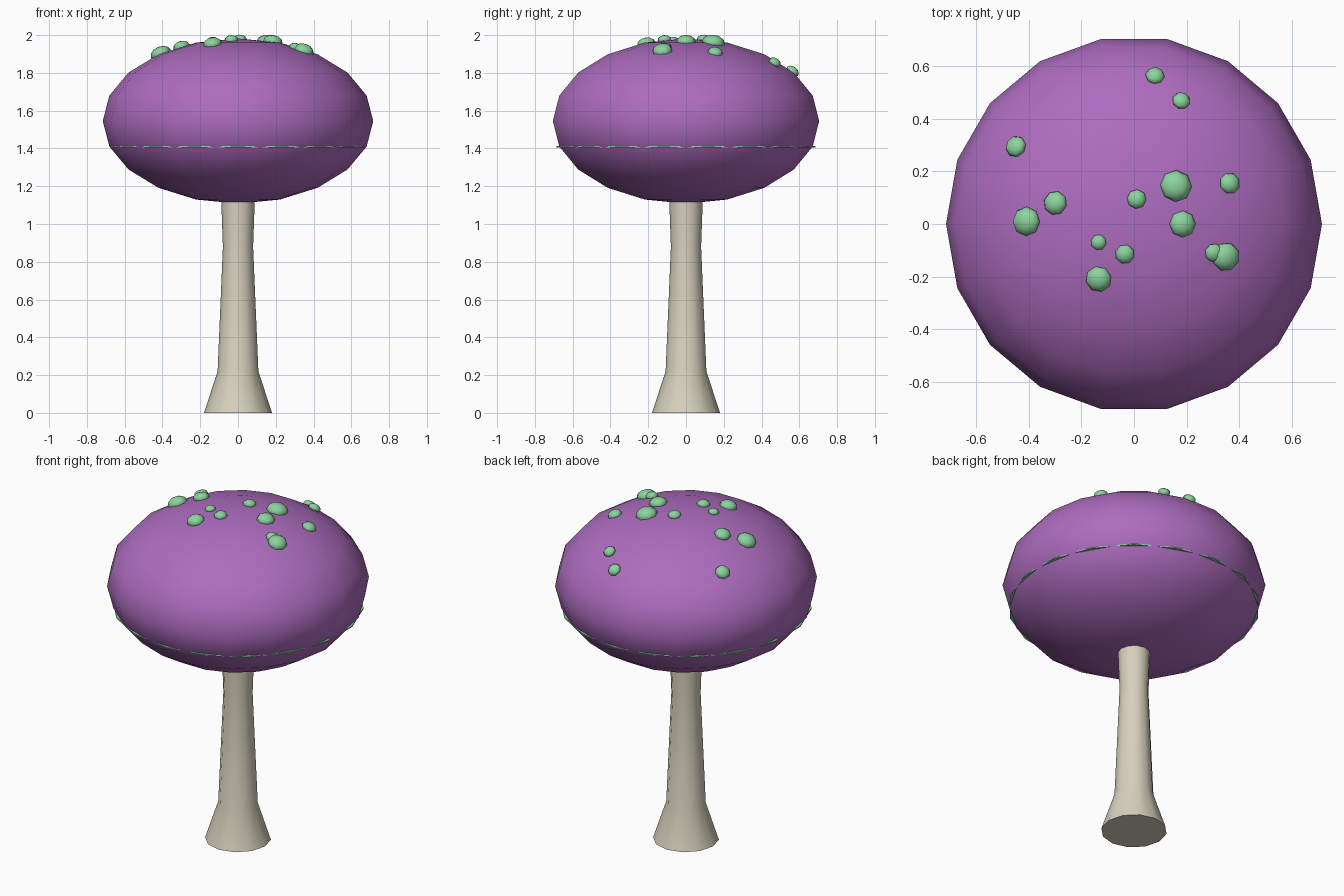
import bpy, bmesh, math
from mathutils import Vector, Matrix

cube = bpy.data.objects.get("Cube")
if cube:
    bpy.data.objects.remove(cube, do_unlink=True)


def material(name, rgb):
    m = bpy.data.materials.new(name)
    m.use_nodes = True
    m.diffuse_color = (*rgb, 1)
    m.node_tree.nodes["Principled BSDF"].inputs["Base Color"].default_value = (*rgb, 1)
    return m


purple = material("purple", (0.42, 0.15, 0.52))
green = material("mint green", (0.26, 0.66, 0.34))
cream = material("cream", (0.68, 0.64, 0.51))


def add_object(name, bm, mat, angle=50):
    bmesh.ops.recalc_face_normals(bm, faces=bm.faces)
    mesh = bpy.data.meshes.new(name)
    bm.to_mesh(mesh)
    bm.free()
    mesh.materials.append(mat)
    obj = bpy.data.objects.new(name, mesh)
    bpy.context.collection.objects.link(obj)
    bpy.ops.object.select_all(action='DESELECT')
    obj.select_set(True)
    bpy.context.view_layer.objects.active = obj
    bpy.ops.object.shade_smooth_by_angle(angle=math.radians(angle))
    return obj


def lathe(name, profile, sides, mat, closed=False):
    """Turn (radius, z) points about the z axis; open profiles get end caps."""
    bm = bmesh.new()
    rings = []
    for r, z in profile:
        angles = [math.tau * i / sides + math.pi / 2 for i in range(sides)]
        rings.append([bm.verts.new((r * math.cos(a), r * math.sin(a), z)) for a in angles])
    pairs = list(zip(rings, rings[1:]))
    if closed:
        pairs.append((rings[-1], rings[0]))
    else:
        bm.faces.new(rings[0])
        bm.faces.new(rings[-1])
    for a, b in pairs:
        for i in range(sides):
            j = (i + 1) % sides
            bm.faces.new((a[i], a[j], b[j], b[i]))
    return add_object(name, bm, mat)


# Cap: squashed sphere with a corner on the y axis
CAP_R, CAP_H, CAP_Z = 0.716, 0.437, 1.545
bm = bmesh.new()
bmesh.ops.create_uvsphere(bm, u_segments=18, v_segments=10, radius=1)
bm.transform(Matrix.Translation((0, 0, CAP_Z))
             @ Matrix.Diagonal((CAP_R, CAP_R, CAP_H, 1))
             @ Matrix.Rotation(math.pi / 2, 4, 'Z'))
add_object("cap", bm, purple)

# Thin rim line under the widest part of the cap
lathe("cap_rim", [(0.66, 1.406), (0.686, 1.406), (0.686, 1.413), (0.66, 1.413)],
      18, green, closed=True)

# Stem with flared foot
lathe("stem", [(0.18, 0), (0.108, 0.22), (0.08, 0.88), (0.09, 1.16)], 12, cream)

# Spots: x, y, radius; each lies flat on the cap
spots = [(.08, .565, .037), (.18, .47, .035), (-.45, .295, .042), (-.3, .08, .046),
         (-.41, .01, .056), (.01, .095, .037), (.16, .145, .061), (.365, .155, .041),
         (.185, 0, .051), (.305, -.11, .036), (.35, -.125, .055), (-.135, -.07, .03),
         (-.035, -.115, .037), (-.135, -.21, .05)]
for i, (x, y, r) in enumerate(spots):
    z = CAP_H * math.sqrt(1 - (x * x + y * y) / CAP_R ** 2)
    normal = Vector((x / CAP_R ** 2, y / CAP_R ** 2, z / CAP_H ** 2))
    turn = normal.to_track_quat('Z', 'Y').to_matrix().to_4x4()
    bm = bmesh.new()
    bmesh.ops.create_uvsphere(bm, u_segments=8, v_segments=6, radius=r)
    bm.transform(Matrix.Translation((x, y, z + CAP_Z)) @ turn @ Matrix.Diagonal((1, 1, 0.65, 1)))
    add_object(f"spot_{i + 1}", bm, green, 60)
